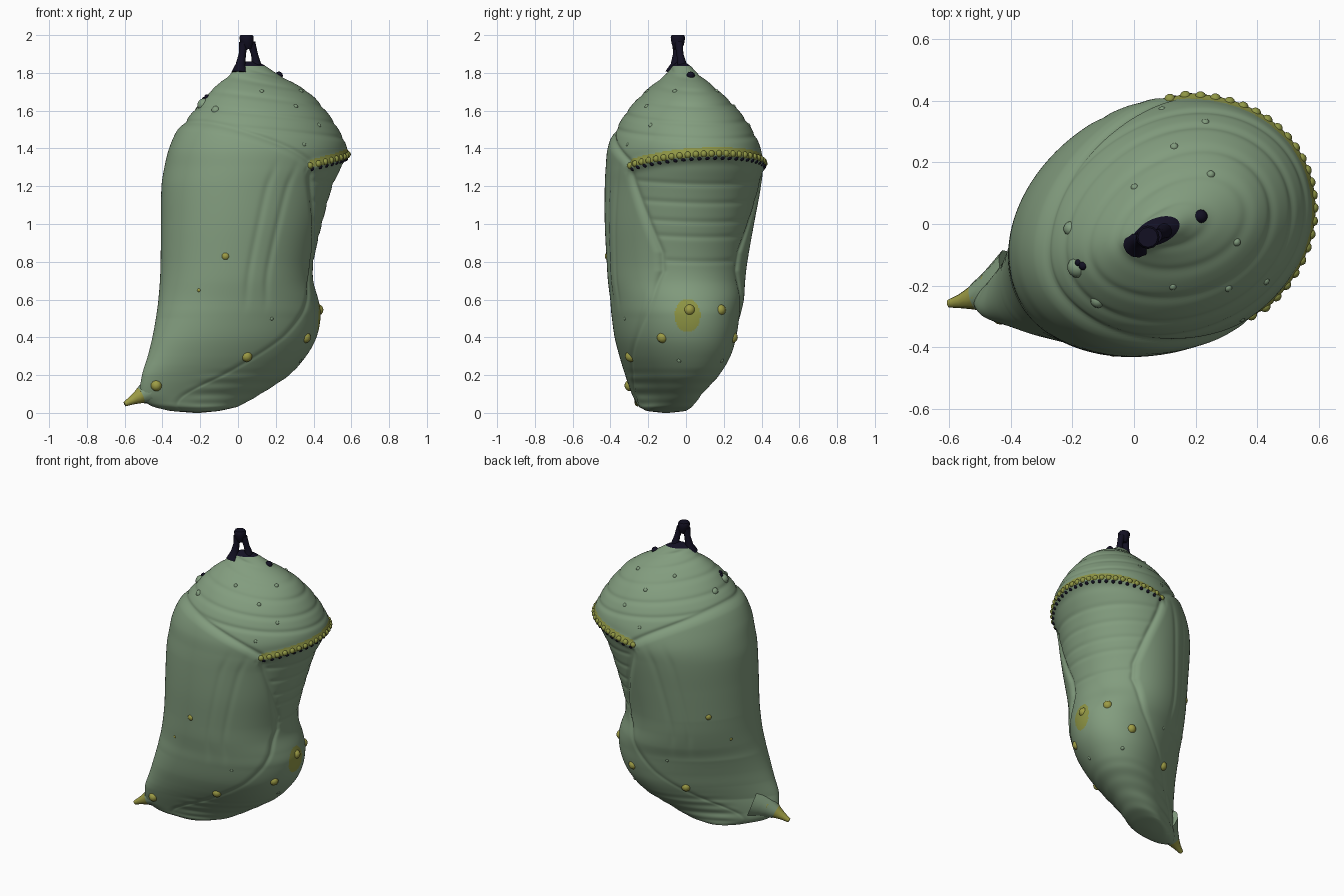
import bpy, bmesh, math
from mathutils import Vector, Matrix

if "Cube" in bpy.data.objects:
    bpy.data.objects.remove(bpy.data.objects["Cube"])

def material(name, rgb):
    m = bpy.data.materials.new(name)
    m.diffuse_color = (*rgb, 1)
    m.use_nodes = True
    m.node_tree.nodes["Principled BSDF"].inputs["Base Color"].default_value = m.diffuse_color
    return m

GREEN = material("sage_green", (0.225, 0.335, 0.21))
YELLOW = material("olive_yellow", (0.34, 0.335, 0.06))
MOSS = material("moss_yellow", (0.28, 0.31, 0.06))
DARK = material("dark_navy", (0.006, 0.005, 0.016))

# Outline by height: z, min x, max x, min y, max y
OUTLINE = [
    (0, -.23, -.2, -.12, -.09), (.01, -.36, -.1, -.21, .0), (.03, -.44, -.01, -.245, .03),
    (.06, -.49, .05, -.265, .055), (.1, -.515, .12, -.285, .085), (.2, -.505, .27, -.32, .175),
    (.3, -.475, .36, -.35, .235), (.4, -.45, .415, -.375, .265), (.52, -.427, .438, -.39, .285),
    (.6, -.415, .425, -.395, .3), (.7, -.405, .398, -.405, .305), (.8, -.4, .4, -.41, .315),
    (1, -.398, .445, -.42, .35), (1.2, -.395, .5, -.42, .388), (1.3, -.38, .545, -.415, .405),
    (1.4, -.355, .575, -.405, .395), (1.5, -.31, .533, -.37, .35), (1.6, -.235, .465, -.31, .28),
    (1.7, -.15, .37, -.22, .18), (1.8, -.035, .2, -.1, .06), (1.84, .0, .14, -.07, .02),
    (1.86, .04, .1, -.045, -.01)]
TAPER = [(0, .35), (.1, .45), (.2, .5), (.3, .42), (.5, .22), (.8, .14), (1.86, .08)]
WING_EDGE = [(0, 130), (.2, 92), (.4, 66), (.6, 46), (.75, 34), (.85, 35), (1.05, 49), (1.28, 66), (1.9, 66)]
TURN = math.radians(21.5)
C, S = math.cos(TURN), math.sin(TURN)

def lerp(table, z):
    for (z0, a), (z1, b) in zip(table, table[1:]):
        if z <= z1:
            return a + (b - a) * (z - z0) / (z1 - z0)
    return table[-1][1]

def smooth(x):
    x = min(1, max(0, x))
    return x * x * (3 - 2 * x)

def bell(x, width):
    return math.exp(-(x / width) ** 2)

def outline(z):
    """Cubic interpolation of the outline table."""
    n = len(OUTLINE)
    i = max(k for k in range(n - 1) if OUTLINE[k][0] <= z + 1e-9)
    def slope(k, c):
        lo, hi = OUTLINE[max(0, k - 1)], OUTLINE[min(n - 1, k + 1)]
        return (hi[c] - lo[c]) / (hi[0] - lo[0])
    p, q = OUTLINE[i], OUTLINE[i + 1]
    h = q[0] - p[0]
    s = (z - p[0]) / h
    if h < .025:
        return [p[c] + (q[c] - p[c]) * s for c in range(1, 5)]
    return [(1 + 2*s) * (1-s)**2 * p[c] + s * (1-s)**2 * h * slope(i, c)
            + s*s * (3 - 2*s) * q[c] + s*s * (s-1) * h * slope(i + 1, c) for c in range(1, 5)]

def egg(t, a, b, taper):
    u = a * math.cos(t)
    v = b * math.sin(t) * (1 - taper * (1 - math.cos(t)) / 2)
    return u * C - v * S, u * S + v * C

cache = {}
def section(z):
    if z not in cache:
        x0, x1, y0, y1 = outline(z)
        hx, hy = (x1 - x0) / 2, (y1 - y0) / 2
        total, diff = hx*hx + hy*hy, (hx*hx - hy*hy) / (C*C - S*S)
        a = math.sqrt(max(1e-5, (total + diff) / 2))
        b = math.sqrt(max(a*a * .1, (total - diff) / 2))
        k = lerp(TAPER, z)
        pts = [egg(i * math.pi / 45, a, b, k) for i in range(90)]
        xs, ys = [p[0] for p in pts], [p[1] for p in pts]
        cache[z] = (a, b, k, min(xs), 2*hx / (max(xs) - min(xs)), x0,
                    min(ys), 2*hy / (max(ys) - min(ys)), y0)
    return cache[z]

def ridge_z(deg):
    return 1.365 - .06 * (deg / 66) ** 2

def relief(t, z):
    """Wing edges, segment grooves, dorsal ridge and folds."""
    deg = abs(math.degrees(t))
    rise = min(1, max(0, (deg - 58) / 105))
    wing_top = 1.28 + .26 * (1 - (1 - rise) ** 2)
    inside = min((deg - lerp(WING_EDGE, z)) * .0065, wing_top - z)
    strength = .3 + .7 * smooth((z - .35) / .5)
    d = strength * (.01 * smooth(inside / .05) - .009 * bell(inside, .014))
    if inside < 0:
        zz = z - .04 * (1 - math.cos(t))
        for ring in (.8, .93, 1.01, 1.11, 1.21, 1.45, 1.53, 1.62, 1.7, 1.77):
            depth = .006 if ring > 1.3 else .004
            d -= depth * bell(zz - ring, .014) * smooth(-inside / .03)
    else:
        fade = smooth((z - .5) / .2) * smooth((1.38 - z) / .2)
        for line in (82, 96):
            d -= .005 * fade * bell(deg - line - 8 * (1 - z), 2.5)
    d += .018 * bell(z - ridge_z(deg), .028) * smooth((71 - deg) / 5)
    if z < .27:
        d += .002 * math.sin(z * 110) * smooth((.27 - z) / .1) * smooth((120 - deg) / 30) * smooth(z / .05)
    return d * smooth((1.86 - z) / .06) * smooth(z / .05)

def surface(t, z):
    a, b, k, mx, sx, x0, my, sy, y0 = section(z)
    x, y = egg(t, a, b, k)
    out = Vector((x, y, 0)).normalized() * relief(t, z)
    return Vector((x0 + (x - mx) * sx, y0 + (y - my) * sy, z)) + out

def finish(name, bm, mats):
    me = bpy.data.meshes.new(name)
    bmesh.ops.recalc_face_normals(bm, faces=bm.faces)
    for f in bm.faces:
        f.smooth = True
    bm.to_mesh(me)
    bm.free()
    for m in mats:
        me.materials.append(m)
    ob = bpy.data.objects.new(name, me)
    bpy.context.collection.objects.link(ob)
    return ob

# Body shell, coloured by position
ROWS, COLS = 280, 320
bm = bmesh.new()
rings = []
for r in range(ROWS + 1):
    s = r / ROWS
    z = min(1.86, 1.86 * (.6 * s + .4 * (.5 - .5 * math.cos(math.pi * s))))
    rings.append([bm.verts.new(surface((c / COLS * 2 - 1) * math.pi, z)) for c in range(COLS)])
for lo, hi in zip(rings, rings[1:]):
    for c in range(COLS):
        n = (c + 1) % COLS
        f = bm.faces.new((lo[c], lo[n], hi[n], hi[c]))
        p = f.calc_center_median()
        deg = abs((c + .5) / COLS * 360 - 180)
        if p.z > 1.835:
            f.material_index = 2
        elif deg < 69 and -.004 < p.z - ridge_z(deg) < .042:
            f.material_index = 1
        elif p.x > .2 and ((p.y - .008) / .068) ** 2 + ((p.z - .515) / .088) ** 2 < 1:
            f.material_index = 1
bm.faces.new(rings[0])
bm.faces.new(rings[-1]).material_index = 2
finish("body", bm, [GREEN, MOSS, DARK])

def bumps(name, mat, spots):
    """Small rounded knobs on the shell: angle, height, radius, sink depth."""
    bm = bmesh.new()
    for deg, z, size, sink in spots:
        p = surface(math.radians(deg), z)
        out = Vector((p.x - .03, p.y + .04, 0)).normalized()
        bmesh.ops.create_uvsphere(bm, u_segments=14, v_segments=8, radius=size,
                                  matrix=Matrix.Translation(p - out * sink))
    return finish(name, bm, [mat])

def pairs(spots):
    return [(s * d, z, r, k) for d, z, r, k in spots for s in (1, -1)]

# Ridge teeth and the dark beads below them
teeth = [-68 + i * 136 / 24 for i in range(25)]
bumps("ridge_teeth", MOSS, [(d, ridge_z(d) + .008, .018, .008) for d in teeth])
bumps("ridge_beads", DARK, [(d + 2.8, ridge_z(d + 2.8) - .014, .012, .006) for d in teeth[:-1]])

# Yellow knobs, mirrored left and right
bumps("yellow_knobs", YELLOW, pairs([(15, .545, .03, .014), (40, .4, .03, .014),
      (86, .3, .03, .013), (148, .145, .03, .012), (117, .83, .024, .015), (135, .65, .012, .008)]))
# Green lumps and tiny warts on the upper segments
bumps("green_warts", GREEN, pairs([(180, 1.63, .035, .02), (150, 1.6, .025, .016), (70, 1.62, .014, .01),
      (55, 1.52, .014, .01), (40, 1.7, .014, .01), (75, 1.42, .014, .01), (100, 1.7, .013, .009),
      (80, .5, .013, .009), (25, .28, .014, .01)]))
bumps("dark_spots", DARK, [(-4, 1.785, .022, .006), (180, 1.672, .014, .002), (176, 1.66, .012, .002)])

def tube(name, mat, points):
    cu = bpy.data.curves.new(name, "CURVE")
    cu.dimensions = "3D"
    cu.bevel_depth = 1
    cu.bevel_resolution = 4
    cu.use_fill_caps = True
    sp = cu.splines.new("POLY")
    sp.points.add(len(points) - 1)
    for q, (x, y, z, r) in zip(sp.points, points):
        q.co = (x, y, z, 1)
        q.radius = r
    sp.use_smooth = True
    cu.materials.append(mat)
    ob = bpy.data.objects.new(name, cu)
    bpy.context.collection.objects.link(ob)
    bpy.ops.object.select_all(action="DESELECT")
    ob.select_set(True)
    bpy.context.view_layer.objects.active = ob
    bpy.ops.object.convert(target="MESH")
    return ob

# Hanging stalk: two legs joined by a knob
tube("stalk_leg_left", DARK, [(.01, -.065, 1.8, .045), (.014, -.055, 1.845, .026),
     (.023, -.05, 1.9, .019), (.03, -.048, 1.96, .024)])
tube("stalk_leg_right", DARK, [(.098, -.02, 1.81, .036), (.097, -.022, 1.85, .024),
     (.087, -.032, 1.9, .018), (.07, -.038, 1.96, .022)])
tube("stalk_knob", DARK, [(.052, -.043, 1.925, .02), (.05, -.043, 1.95, .032), (.047, -.043, 1.97, .036),
     (.045, -.043, 1.99, .038), (.045, -.043, 2.0, .032)])

# Pointed head horn with a green root
tube("horn_root", GREEN, [(-.38, -.19, .15, .115), (-.43, -.212, .13, .09), (-.47, -.225, .113, .068),
     (-.515, -.238, .092, .045)])
tube("horn_tip", YELLOW, [(-.5, -.234, .1, .05), (-.53, -.242, .083, .036), (-.56, -.25, .067, .024),
     (-.585, -.255, .054, .017), (-.6, -.258, .046, .013)])
